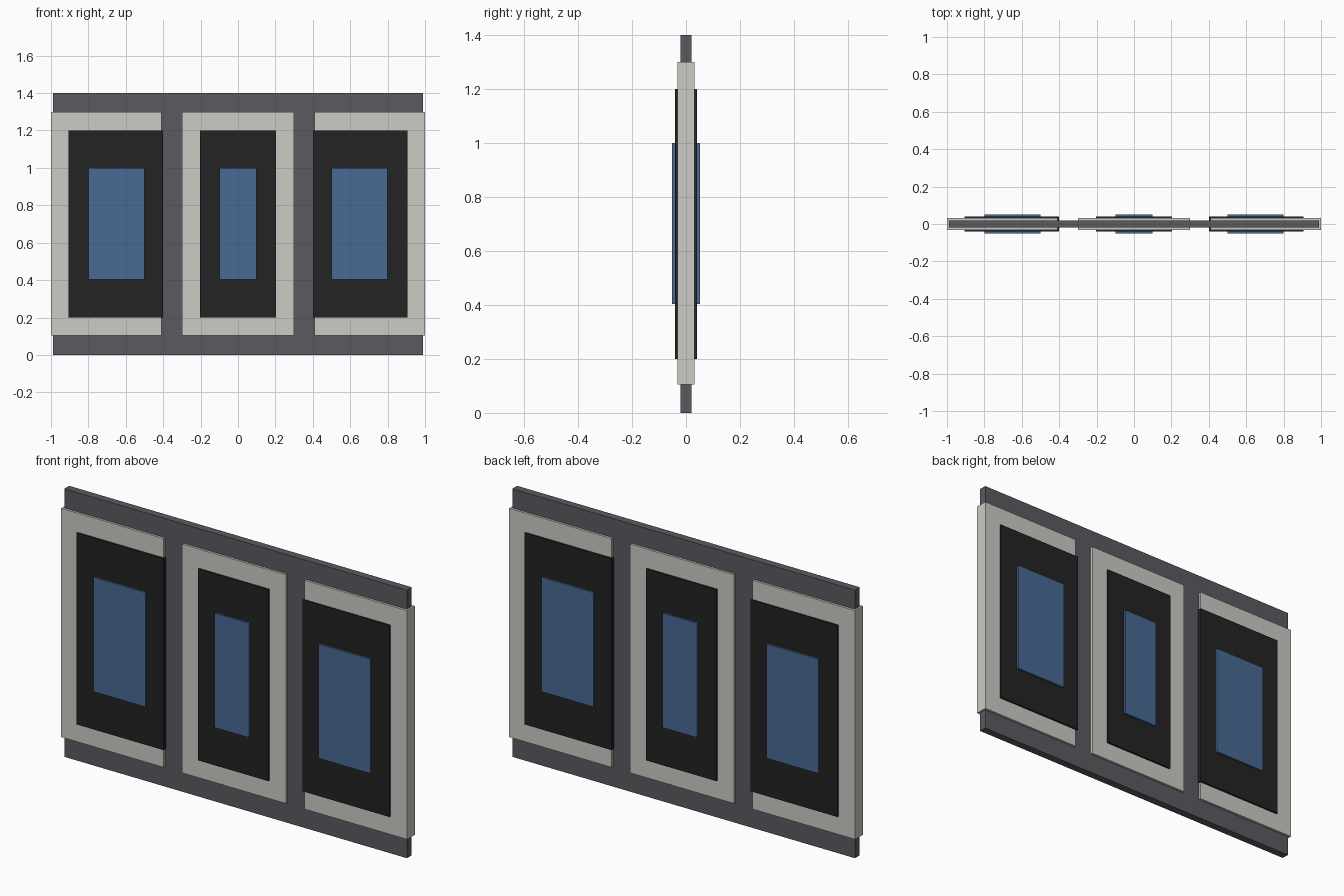
import bpy

if "Cube" in bpy.data.objects:
    bpy.data.objects.remove(bpy.data.objects["Cube"])


def material(name, rgb):
    # sRGB 0-255 to linear
    lin = [((c / 255 + 0.055) / 1.055) ** 2.4 if c > 10 else c / 3295 for c in rgb]
    m = bpy.data.materials.new(name)
    m.diffuse_color = (*lin, 1)
    m.use_nodes = True
    m.node_tree.nodes["Principled BSDF"].inputs["Base Color"].default_value = m.diffuse_color
    return m


def box(name, x, z, half_depth, mat):
    # Box spanning ranges x and z, symmetric about y = 0
    bpy.ops.mesh.primitive_cube_add(
        size=1, location=((x[0] + x[1]) / 2, 0, (z[0] + z[1]) / 2))
    o = bpy.context.object
    o.name = name
    o.scale = (x[1] - x[0], 2 * half_depth, z[1] - z[0])
    bpy.ops.object.transform_apply(location=False, rotation=False, scale=True)
    o.data.materials.append(mat)


grey = material("dark grey wall", (91, 90, 96))
pale = material("pale surround", (203, 204, 197))
black = material("black frame", (35, 35, 35))
blue = material("blue glass", (72, 106, 147))

# Wall slab
box("wall_slab", (-0.99, 0.99), (0, 1.4), 0.02, grey)

# Three windows: surround, frame and pane pass through the wall
windows = {
    "left": ((-1.0, -0.408), (-0.905, -0.402), (-0.8, -0.5)),
    "middle": ((-0.3, 0.3), (-0.203, 0.203), (-0.1, 0.1)),
    "right": ((0.408, 1.0), (0.402, 0.905), (0.5, 0.8)),
}
for side, (surround, frame, pane) in windows.items():
    box(side + "_surround", surround, (0.105, 1.3), 0.032, pale)
    box(side + "_frame", frame, (0.2, 1.2), 0.041, black)
    box(side + "_pane", pane, (0.403, 1.0), 0.051, blue)
